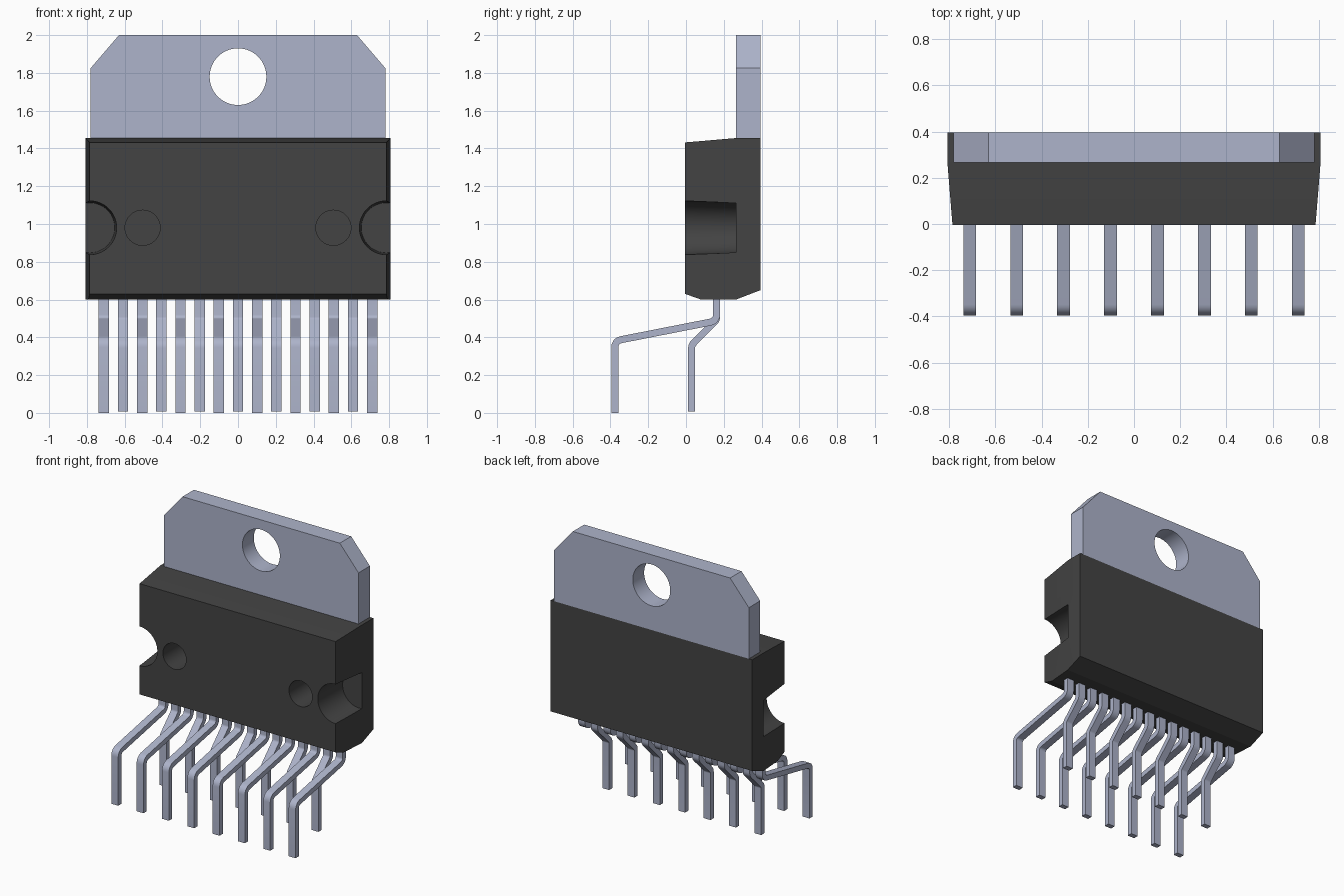
import bpy, bmesh, math
from mathutils import Vector, Matrix

default = bpy.data.objects.get("Cube")
if default:
    bpy.data.objects.remove(default, do_unlink=True)


def material(name, rgb):
    m = bpy.data.materials.new(name)
    m.use_nodes = True
    colour = (*rgb, 1)
    m.diffuse_color = colour
    m.node_tree.nodes["Principled BSDF"].inputs["Base Color"].default_value = colour
    return m


plastic = material("dark grey plastic", (0.056, 0.056, 0.056))
metal = material("blue grey metal", (0.42, 0.455, 0.595))


def loft(name, rings, mat):
    """Join equal-sized rings of points into a closed solid."""
    bm = bmesh.new()
    loops = [[bm.verts.new(p) for p in ring] for ring in rings]
    for a, b in zip(loops, loops[1:]):
        for i in range(len(a)):
            j = (i + 1) % len(a)
            bm.faces.new((a[i], a[j], b[j], b[i]))
    bm.faces.new(loops[0])
    bm.faces.new(loops[-1])
    bmesh.ops.recalc_face_normals(bm, faces=bm.faces)
    mesh = bpy.data.meshes.new(name)
    bm.to_mesh(mesh)
    bm.free()
    mesh.materials.append(mat)
    obj = bpy.data.objects.new(name, mesh)
    bpy.context.collection.objects.link(obj)
    return obj


def drill(obj, x, z, y0, y1, r0, r1):
    """Cut a round, optionally tapered hole along y."""
    bm = bmesh.new()
    at = Matrix.Translation((x, (y0 + y1) / 2, z)) @ Matrix.Rotation(-math.pi / 2, 4, "X")
    bmesh.ops.create_cone(bm, cap_ends=True, segments=64, radius1=r0, radius2=r1,
                          depth=y1 - y0, matrix=at)
    mesh = bpy.data.meshes.new("cutter")
    bm.to_mesh(mesh)
    bm.free()
    mesh.materials.append(obj.data.materials[0])
    cutter = bpy.data.objects.new("cutter", mesh)
    cutter.hide_render = True
    bpy.context.collection.objects.link(cutter)
    mod = obj.modifiers.new("hole", "BOOLEAN")
    mod.operation = "DIFFERENCE"
    mod.solver = "EXACT"
    mod.object = cutter
    bpy.context.view_layer.update()
    cut = bpy.data.meshes.new_from_object(obj.evaluated_get(bpy.context.evaluated_depsgraph_get()))
    obj.modifiers.clear()
    obj.data = cut
    bpy.data.objects.remove(cutter, do_unlink=True)


def smooth(obj, degrees=25):
    obj.data.shade_smooth()
    obj.data.set_sharp_from_angle(angle=math.radians(degrees))


# Moulded body: sections from front to back as (y, half width, bottom, top)
sections = [(-0.005, 0.785, 0.63, 1.432), (0.08, 0.792, 0.60, 1.439),
            (0.265, 0.807, 0.60, 1.455), (0.395, 0.807, 0.65, 1.455)]
body = loft("body", [[(-w, y, lo), (w, y, lo), (w, y, hi), (-w, y, hi)]
                     for y, w, lo, hi in sections], plastic)
for side in (-1, 1):
    drill(body, side * 0.785, 0.98, -0.105, 0.265, 0.146, 0.1325)  # edge notch
    drill(body, side * 0.505, 0.98, -0.105, 0.24, 0.093, 0.093)    # ejector hole
smooth(body, 2.5 * 4)

# Metal mounting tab with clipped corners and a screw hole
half = [(0.78, 1.455), (0.78, 1.825), (0.63, 2.0)]
outline = half + [(-x, z) for x, z in reversed(half)]
tab = loft("mounting_tab", [[(x, y, z) for x, z in outline] for y in (0.265, 0.395)], metal)
drill(tab, 0, 1.78, 0.2, 0.5, 0.15, 0.15)
smooth(tab)


def rounded(points, radius, steps=6):
    """Round the inner corners of a path in the y-z plane."""
    pts = [Vector(p) for p in points]
    path = [pts[0]]
    for a, b, c in zip(pts, pts[1:], pts[2:]):
        u, v = (a - b).normalized(), (c - b).normalized()
        half_angle = u.angle(v) / 2
        reach = radius / math.tan(half_angle)
        centre = b + (u + v).normalized() * radius / math.sin(half_angle)
        start, end = b + u * reach - centre, b + v * reach - centre
        sweep = start.angle(end)
        for i in range(steps + 1):
            t = i / steps
            path.append(centre + (start * math.sin((1 - t) * sweep)
                                  + end * math.sin(t * sweep)) / math.sin(sweep))
    return path + [pts[-1]]


def lead(name, x, points, width=0.055, thick=0.037):
    """Bent flat lead: a rectangle swept along a rounded path."""
    path = rounded(points, 0.04)
    rings = []
    for i, p in enumerate(path):
        a, b = path[max(i - 1, 0)], path[min(i + 1, len(path) - 1)]
        d = (b - a).normalized()
        n = Vector((-d.y, d.x)) * thick / 2
        rings.append([(x + s * width / 2, q.x, q.y)
                      for s, q in ((-1, p - n), (1, p - n), (1, p + n), (-1, p + n))])
    smooth(loft(name, rings, metal), 30)


# Fifteen leads, alternately bent far forward and slightly forward
front_path = [(0.162, 0.62), (0.162, 0.487), (-0.377, 0.381), (-0.377, 0)]
rear_path = [(0.162, 0.62), (0.162, 0.492), (0.03, 0.36), (0.03, 0.008)]
for i in range(15):
    x = (i - 7) * 0.1015
    if i % 2 == 0:
        lead(f"front_lead_{i // 2 + 1}", x, front_path)
    else:
        lead(f"rear_lead_{i // 2 + 1}", x, rear_path)
